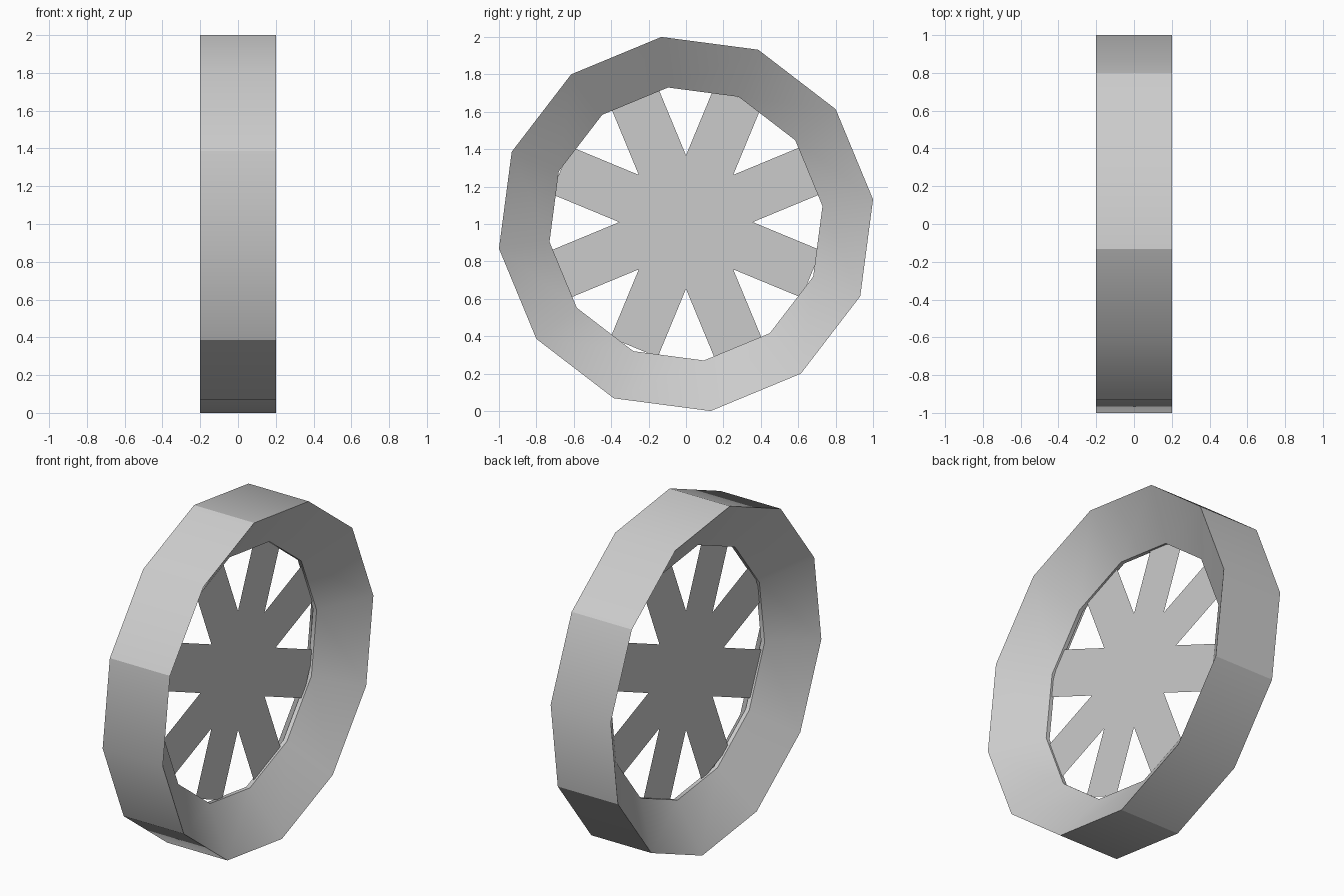
import bpy, bmesh
from math import cos, sin, radians

if "Cube" in bpy.data.objects:
    bpy.data.objects.remove(bpy.data.objects["Cube"], do_unlink=True)

SIDES = 12
TURN = radians(7.5)
grey = bpy.data.materials.new("light_grey")
grey.use_nodes = True
grey.diffuse_color = (0.6, 0.6, 0.6, 1)
grey.node_tree.nodes["Principled BSDF"].inputs["Base Color"].default_value = (0.6, 0.6, 0.6, 1)


def finish(bm, name):
    mesh = bpy.data.meshes.new(name)
    bm.normal_update()
    bm.to_mesh(mesh)
    bm.free()
    mesh.materials.append(grey)
    obj = bpy.data.objects.new(name, mesh)
    bpy.context.collection.objects.link(obj)
    return obj


# Rim: wedge-shaped section (x, radius) swept round the axle
section = [(-0.2, 1.0086), (0.2, 1.0086), (0.012, 0.736), (-0.012, 0.736)]
bm = bmesh.new()
rings = []
for k in range(SIDES):
    a = TURN + radians(360 / SIDES * k)
    rings.append([bm.verts.new((x, r * cos(a), 1 + r * sin(a))) for x, r in section])
count = len(section)
for k in range(SIDES):
    here, there = rings[k], rings[(k + 1) % SIDES]
    for i in range(count):
        j = (i + 1) % count
        bm.faces.new((here[i], here[j], there[j], there[i])).smooth = True
bmesh.ops.recalc_face_normals(bm, faces=bm.faces[:])

# Creases round the rim corners, and across every second tread edge
for k in range(SIDES):
    for i in range(count):
        bm.edges.get((rings[k][i], rings[(k + 1) % SIDES][i])).smooth = False
    if k % 2:
        bm.edges.get((rings[k][0], rings[k][1])).smooth = False
finish(bm, "wheel_rim")

# Spokes: flat eight-armed plate in the middle of the rim
SPOKES = 8
step = radians(360 / SPOKES)
NOTCH, LENGTH, HUB_Z = 0.357, 0.725, 1.01
half = NOTCH * sin(step / 2)
bm = bmesh.new()
hub = [bm.verts.new((0, NOTCH * cos(step * k), HUB_Z + NOTCH * sin(step * k)))
       for k in range(SPOKES)]
bm.faces.new(hub)
for k in range(SPOKES):
    a = step * (k + 0.5)
    ends = [bm.verts.new((0, LENGTH * cos(a) - s * sin(a), HUB_Z + LENGTH * sin(a) + s * cos(a)))
            for s in (-half, half)]
    bm.faces.new((hub[k], ends[0], ends[1], hub[(k + 1) % SPOKES]))
finish(bm, "wheel_spokes")
